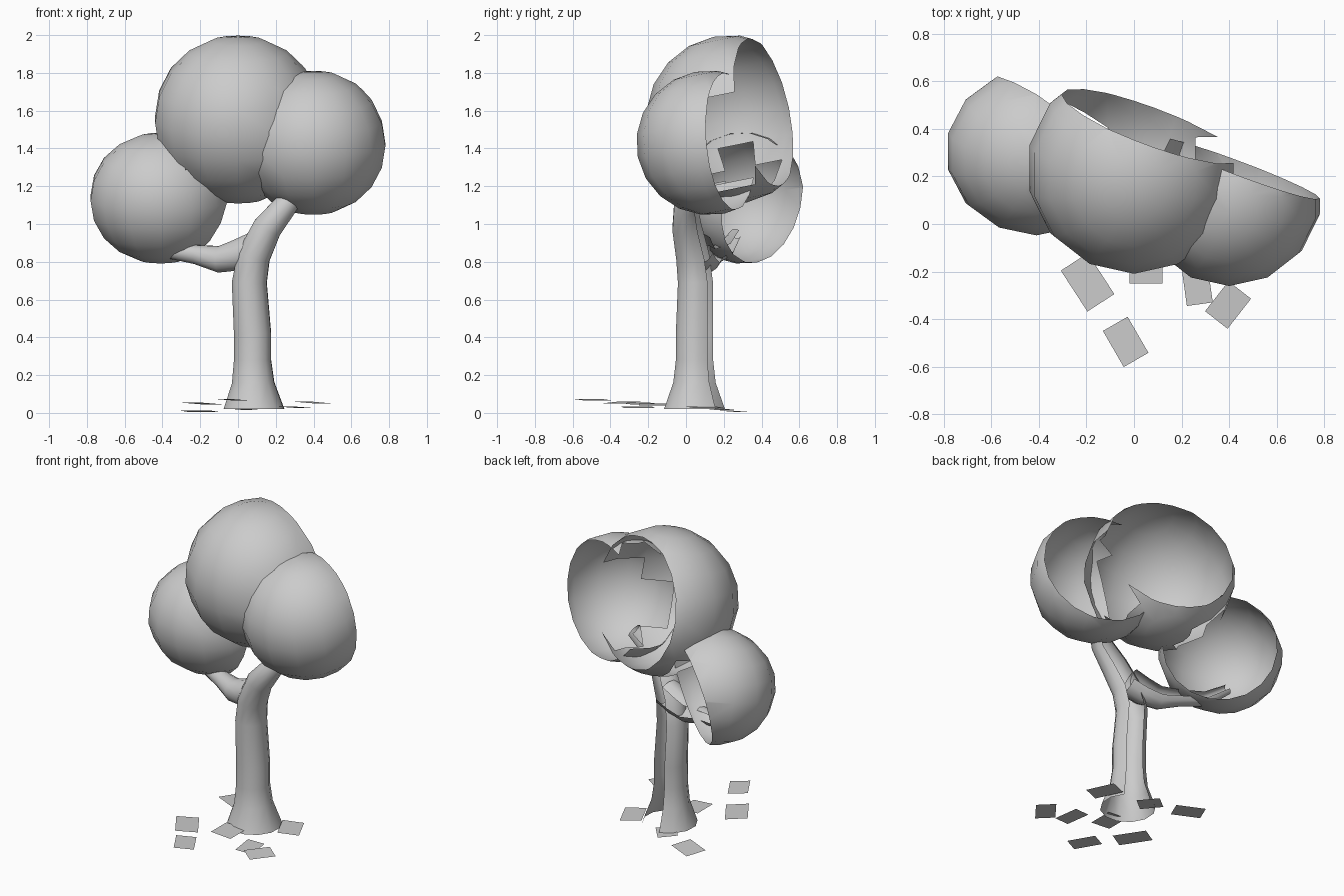
import bpy, bmesh, math
from mathutils import Vector, Matrix

if "Cube" in bpy.data.objects:
    bpy.data.objects.remove(bpy.data.objects["Cube"])


def finish(bm, name, smooth=True):
    me = bpy.data.meshes.new(name)
    bm.to_mesh(me)
    bm.free()
    for p in me.polygons:
        p.use_smooth = smooth
    ob = bpy.data.objects.new(name, me)
    bpy.context.collection.objects.link(ob)
    return ob


# Foliage: name, centre, radii, open-back direction, cut distance (in unit-sphere space)
BLOBS = [
    ("foliage_top", (0, 0.235, 1.553), (0.45, 0.447, 0.447), (0.35, 0.93, 0.2), 0.43),
    ("foliage_right", (0.40, 0.125, 1.43), (0.39, 0.388, 0.383), (0.35, 0.93, 0.08), 0.30),
    ("foliage_left", (-0.41, 0.305, 1.137), (0.38, 0.355, 0.348), (0.63, 0.75, -0.2), 0.36),
]


def inside(p, blob, k):
    return sum(((p[i] - blob[1][i]) / blob[2][i]) ** 2 for i in range(3)) < k * k


def foliage(blob):
    name, c, r, d, cut = blob
    bm = bmesh.new()
    bmesh.ops.create_uvsphere(bm, u_segments=14, v_segments=10, radius=1)
    bmesh.ops.rotate(bm, verts=bm.verts, matrix=Matrix.Rotation(0.2, 3, 'X'))
    # open back
    d = Vector(d).normalized()
    bmesh.ops.bisect_plane(bm, geom=bm.verts[:] + bm.edges[:] + bm.faces[:],
                           plane_co=d * cut, plane_no=d, clear_outer=True)
    for v in bm.verts:
        v.co = Vector([c[i] + r[i] * v.co[i] for i in range(3)])
    # drop faces buried in the neighbouring crowns
    gone = [f for f in bm.faces
            if any(b is not blob and all(inside(v.co, b, 1.0) for v in f.verts) for b in BLOBS)]
    bmesh.ops.delete(bm, geom=gone, context='FACES')
    finish(bm, name)


for b in BLOBS:
    foliage(b)


# Trunk and branch: tapered tubes, open along the back
def tube(name, path, open_dir, cut, sides=12):
    bm = bmesh.new()
    pts = [Vector(p[:3]) for p in path]
    rings = []
    d = Vector(open_dir).normalized()
    for i, p in enumerate(pts):
        t = (pts[min(i + 1, len(pts) - 1)] - pts[max(i - 1, 0)]).normalized()
        if i == 0 and abs(t.z) > 0.9:
            t = Vector((0, 0, 1))
        a = (d - t * d.dot(t)).normalized()
        b = t.cross(a)
        rings.append([bm.verts.new(p + path[i][3] * (a * math.cos(q) + b * math.sin(q)))
                      for q in (2 * math.pi * k / sides for k in range(sides))])
    for r0, r1 in zip(rings, rings[1:]):
        for k in range(sides):
            if math.cos(2 * math.pi * (k + 0.5) / sides) < cut:
                n = (k + 1) % sides
                bm.faces.new((r0[k], r0[n], r1[n], r1[k]))
    finish(bm, name)


tube("trunk", [(0.085, 0.045, 0.02, 0.165), (0.08, 0.045, 0.16, 0.115),
               (0.077, 0.045, 0.28, 0.101), (0.077, 0.045, 0.42, 0.101),
               (0.06, 0.05, 0.69, 0.095), (0.083, 0.035, 0.83, 0.09),
               (0.155, 0.005, 0.98, 0.08), (0.245, 0.0, 1.09, 0.066),
               (0.34, 0.05, 1.2, 0.045)], (0.3, 0.95, 0), 0.9)
tube("branch", [(0.09, 0.06, 0.87, 0.09), (0.0, 0.08, 0.835, 0.085),
                (-0.1, 0.11, 0.813, 0.072), (-0.22, 0.15, 0.838, 0.052),
                (-0.38, 0.21, 0.865, 0.045), (-0.5, 0.265, 0.95, 0.03)],
     (0.3, 0.9, 0.3), 0.9)

# Fallen leaves: x, y, z, turn in degrees, width, length
LEAVES = [(-0.195, -0.245, 0.05, 33, 0.135, 0.205), (-0.035, -0.495, 0.07, 30, 0.12, 0.175),
          (0.05, -0.17, 0.045, 0, 0.14, 0.16), (0.265, -0.255, 0.03, 8, 0.11, 0.165),
          (0.395, -0.34, 0.055, -38, 0.12, 0.16), (-0.2, 0.26, 0.008, 65, 0.13, 0.18),
          (0.31, 0.1, 0.03, 25, 0.13, 0.18), (0.02, 0.17, 0.02, 40, 0.12, 0.14)]
for i, (x, y, z, turn, w, l) in enumerate(LEAVES):
    bm = bmesh.new()
    m = (Matrix.Translation((x, y, z)) @ Matrix.Rotation(math.radians(turn), 4, 'Z')
         @ Matrix.Rotation(math.radians(4), 4, 'Y') @ Matrix.Diagonal((w / 2, l / 2, 1, 1)))
    bmesh.ops.create_grid(bm, x_segments=1, y_segments=1, size=1, matrix=m)
    finish(bm, "fallen_leaf_%d" % (i + 1), False)
